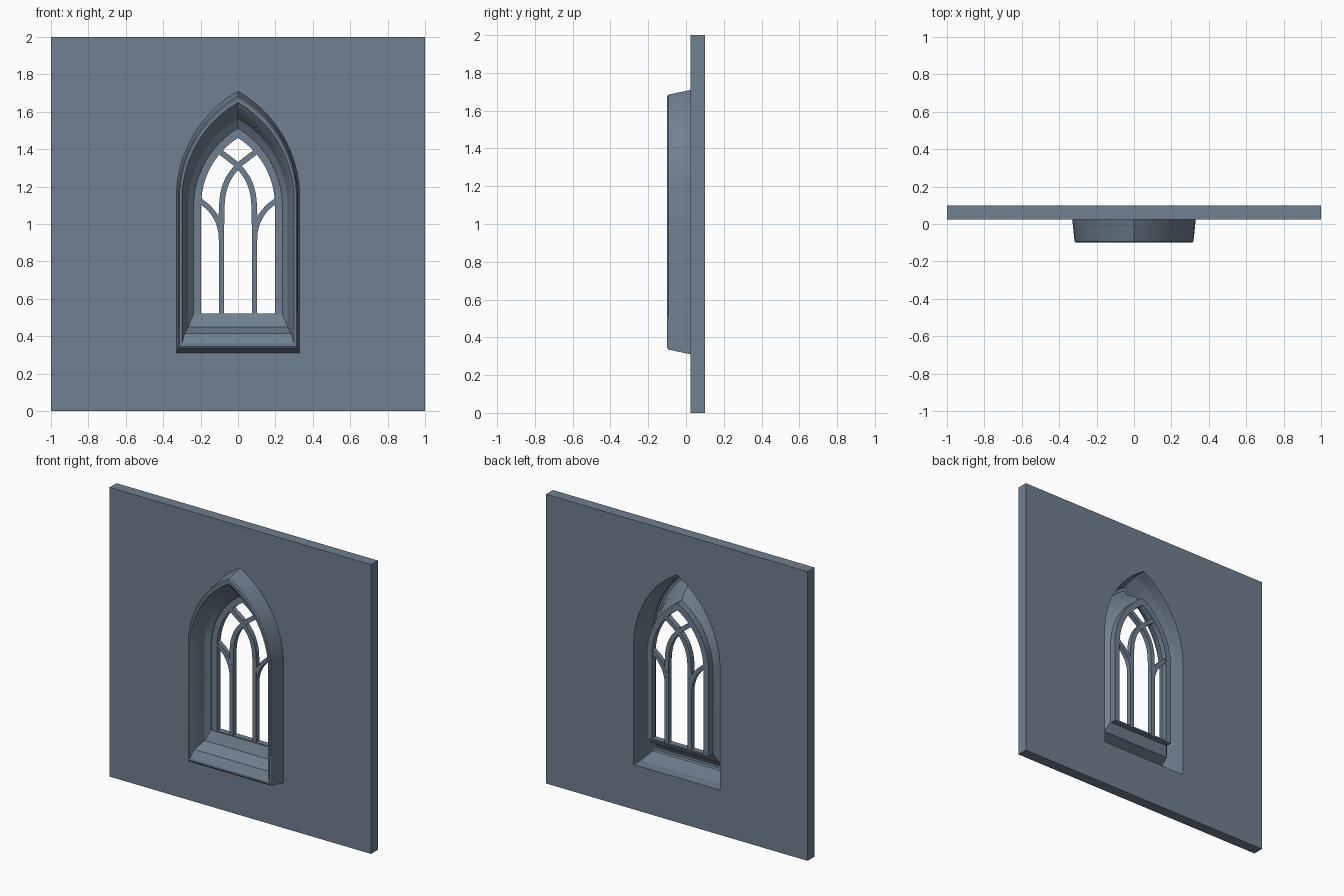
import bpy, bmesh, math
from mathutils import Vector

if "Cube" in bpy.data.objects:
    bpy.data.objects.remove(bpy.data.objects["Cube"])

slate = bpy.data.materials.new("slate_grey")
slate.diffuse_color = (0.162, 0.216, 0.279, 1)
slate.use_nodes = True
slate.node_tree.nodes["Principled BSDF"].inputs["Base Color"].default_value = slate.diffuse_color


def outline(w, bottom, spring, apex, n=12):
    """Pointed arch outline (x, z), anticlockwise from bottom left."""
    a, b = Vector((w, spring)), Vector((0, apex))
    chord = b - a
    normal = Vector((chord.y, -chord.x)).normalized()
    half = chord.length / 2
    sag = 0.128 * chord.length
    r = (half * half + sag * sag) / (2 * sag)
    centre = (a + b) / 2 - normal * (r - sag)
    sweep = math.asin(half / r)
    base = math.atan2(normal.y, normal.x)
    right = []
    for i in range(n + 1):
        t = base - sweep + 2 * sweep * i / n
        right.append((centre.x + r * math.cos(t), centre.y + r * math.sin(t)))
    right[-1] = (0, apex)
    left = [(-x, z) for x, z in reversed(right[:-1])]
    return [(-w, bottom), (w, bottom)] + right + left


def finish(ob, smooth=True):
    ob.data.materials.clear()
    ob.data.materials.append(slate)
    bpy.ops.object.select_all(action='DESELECT')
    ob.select_set(True)
    bpy.context.view_layer.objects.active = ob
    if smooth:
        bpy.ops.object.shade_smooth_by_angle(angle=math.radians(25))


def plate(name, loops, y0, y1):
    """Flat plate in the xz plane; loops after the first are holes."""
    cu = bpy.data.curves.new(name, 'CURVE')
    cu.dimensions = '2D'
    cu.fill_mode = 'BOTH'
    cu.extrude = (y1 - y0) / 2
    for loop in loops:
        sp = cu.splines.new('POLY')
        sp.points.add(len(loop) - 1)
        for p, (x, z) in zip(sp.points, loop):
            p.co = (x, z, 0, 1)
        sp.use_cyclic_u = True
    ob = bpy.data.objects.new(name, cu)
    bpy.context.collection.objects.link(ob)
    ob.rotation_euler = (math.pi / 2, 0, 0)
    ob.location.y = (y0 + y1) / 2
    bpy.ops.object.select_all(action='DESELECT')
    ob.select_set(True)
    bpy.context.view_layer.objects.active = ob
    bpy.ops.object.convert(target='MESH')
    finish(bpy.context.view_layer.objects.active)


def smooth_path(pts, steps=5):
    """Catmull-Rom curve through the points."""
    p = [Vector(q) for q in pts]
    p = [2 * p[0] - p[1]] + p + [2 * p[-1] - p[-2]]
    out = []
    for i in range(1, len(p) - 2):
        for k in range(steps):
            t = k / steps
            out.append(0.5 * (2 * p[i] + (p[i + 1] - p[i - 1]) * t
                       + (2 * p[i - 1] - 5 * p[i] + 4 * p[i + 1] - p[i + 2]) * t * t
                       + (3 * p[i] - p[i - 1] - 3 * p[i + 1] + p[i + 2]) * t ** 3))
    return out + [p[-2]]


def bar(name, path, width, y0, y1):
    """Tracery bar following a path."""
    left, right = [], []
    for i, q in enumerate(path):
        d = (path[min(i + 1, len(path) - 1)] - path[max(i - 1, 0)]).normalized()
        n = Vector((-d.y, d.x)) * width / 2
        left.append(tuple(q + n))
        right.append(tuple(q - n))
    plate(name, [right + left[::-1]], y0, y1)


# wall with the window hole
hole = (0.33, 0.31, 1.17, 1.71)
plate("wall", [[(-1, 0), (1, 0), (1, 2), (-1, 2)], outline(*hole)], 0.025, 0.1)

# moulded surround: hollow shell, open at the back
rings = [(hole, 0.025),
         ((0.318, 0.335, 1.165, 1.685), -0.093),
         ((0.312, 0.345, 1.16, 1.675), -0.1),
         ((0.30, 0.36, 1.155, 1.65), -0.1),
         ((0.285, 0.415, 1.145, 1.61), -0.07),
         ((0.265, 0.45, 1.13, 1.56), 0.015),
         ((0.237, 0.518, 1.11, 1.512), 0.045),
         ((0.235, 0.52, 1.11, 1.51), 0.09)]
bm = bmesh.new()
prev = None
for shape, y in rings:
    cur = [bm.verts.new((x, y, z)) for x, z in outline(*shape)]
    if prev:
        for i in range(len(cur)):
            j = (i + 1) % len(cur)
            bm.faces.new((prev[i], prev[j], cur[j], cur[i]))
    prev = cur
me = bpy.data.meshes.new("window_surround")
bm.to_mesh(me)
bm.free()
surround = bpy.data.objects.new("window_surround", me)
bpy.context.collection.objects.link(surround)
finish(surround)

# tracery frame
plate("tracery_frame", [outline(0.237, 0.512, 1.11, 1.512),
                        outline(0.197, 0.522, 1.105, 1.46)], 0.05, 0.09)

# mullions and crossing branches, mirrored
inner = [(0.088, 1.0), (0.087, 1.09), (0.078, 1.17), (0.05, 1.245), (0, 1.31), (-0.055, 1.355), (-0.115, 1.40)]
outer = [(0.088, 0.90), (0.093, 0.965), (0.115, 1.03), (0.155, 1.085), (0.21, 1.13)]
for side, s in (("right", 1), ("left", -1)):
    flip = lambda pts: [(s * x, z) for x, z in pts]
    bar("mullion_" + side, [Vector((s * 0.088, 0.512)), Vector((s * 0.088, 1.01))], 0.028, 0.052, 0.088)
    bar("inner_branch_" + side, smooth_path(flip(inner)), 0.03, 0.053 + 0.0005 * s, 0.087)
    bar("outer_branch_" + side, smooth_path(flip(outer)), 0.028, 0.054, 0.086)
